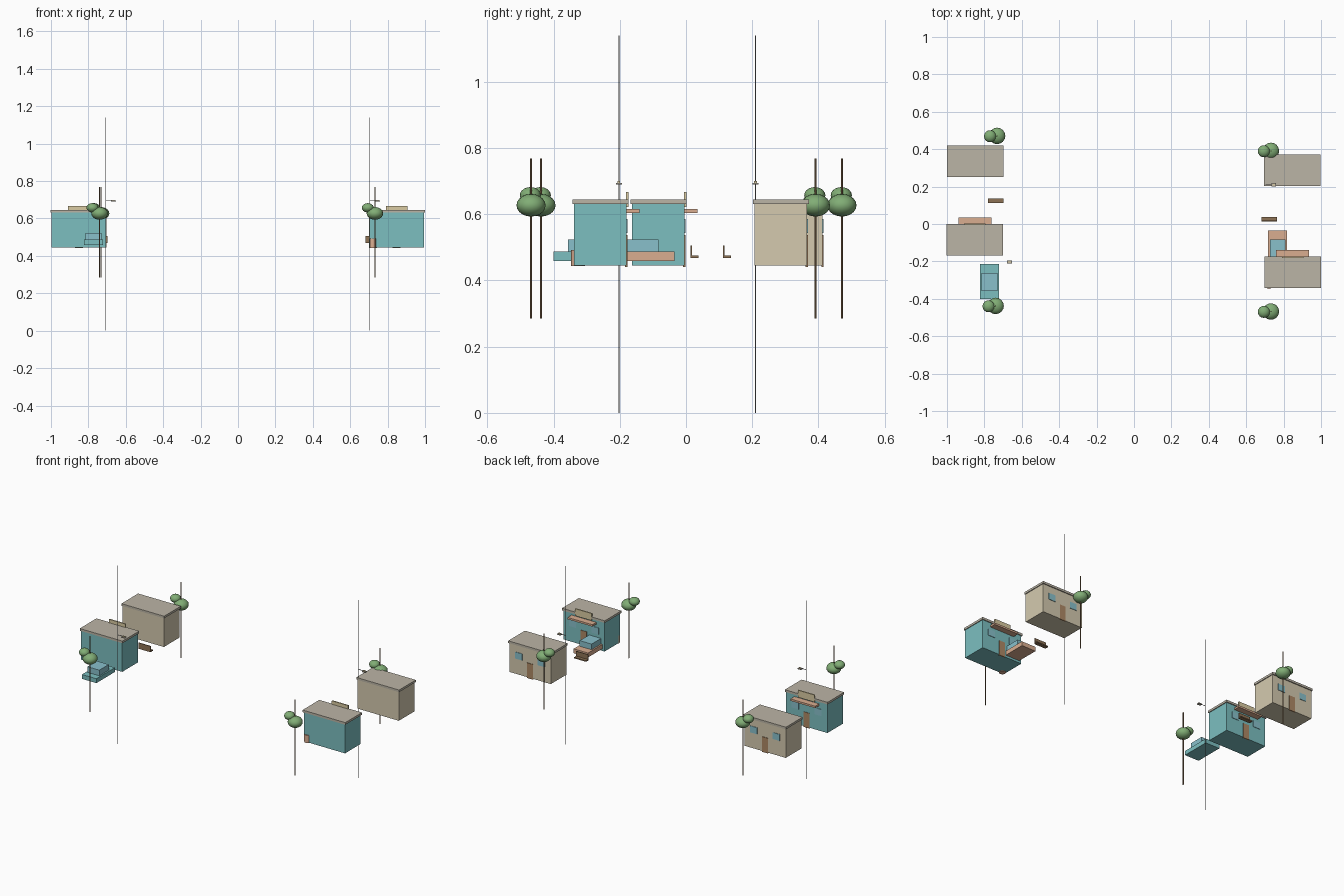
import bpy
from math import pi

if "Cube" in bpy.data.objects:
    bpy.data.objects.remove(bpy.data.objects["Cube"])


def mat(name, rgb):
    m = bpy.data.materials.new(name)
    m.diffuse_color = (*rgb, 1)
    m.use_nodes = True
    m.node_tree.nodes["Principled BSDF"].inputs["Base Color"].default_value = m.diffuse_color
    return m


TEAL = mat("teal", (0.20, 0.52, 0.53))
CREAM = mat("cream", (0.66, 0.59, 0.43))
ROOF = mat("roof", (0.50, 0.46, 0.38))
GLASS = mat("glass", (0.25, 0.53, 0.60))
ORANGE = mat("orange", (0.70, 0.42, 0.28))
WOOD = mat("wood", (0.27, 0.17, 0.09))
DOOR = mat("door", (0.42, 0.25, 0.13))
SIGN = mat("sign", (0.70, 0.60, 0.36))
LEAF = mat("leaf", (0.22, 0.42, 0.18))
STEEL = mat("steel", (0.30, 0.30, 0.30))


def finish(name, material):
    ob = bpy.context.object
    ob.name = name
    ob.data.materials.append(material)
    return ob


def box(name, x, y, z, material):
    """Box from (min, max) ranges on each axis."""
    r = (x, y, z)
    bpy.ops.mesh.primitive_cube_add(size=1, location=[(a + b) / 2 for a, b in r])
    bpy.context.object.scale = [b - a for a, b in r]
    return finish(name, material)


def rod(name, x, y, z0, z1, radius, material, sides=8):
    bpy.ops.mesh.primitive_cylinder_add(vertices=sides, radius=radius, depth=z1 - z0,
                                        location=(x, y, (z0 + z1) / 2))
    return finish(name, material)


def ball(name, loc, scale, material):
    bpy.ops.mesh.primitive_uv_sphere_add(segments=16, ring_count=10, radius=1, location=loc)
    bpy.context.object.scale = scale
    bpy.ops.object.shade_smooth()
    return finish(name, material)


def house(cx, y0, wall, shop):
    """House with its entrance on the +y side; y0 is the roof's front edge."""
    y1 = y0 + 0.163
    box("house_walls", (cx - 0.146, cx + 0.146), (y0 + 0.005, y1), (0.445, 0.633), wall)
    box("house_roof", (cx - 0.151, cx + 0.151), (y0, y1 + 0.006), (0.631, 0.645), ROOF)
    box("door", (cx - 0.021, cx + 0.021), (y1 - 0.004, y1 + 0.003), (0.441, 0.538), DOOR)
    for s in (-1, 1):
        c = cx + s * 0.08
        box("window", (c - 0.025, c + 0.025), (y1 - 0.004, y1 + 0.003), (0.543, 0.585), GLASS)
    if shop:
        box("awning", (cx - 0.088, cx + 0.088), (y1 - 0.004, y1 + 0.04), (0.604, 0.616), ORANGE)
        box("sign_board", (cx - 0.058, cx + 0.058), (y1 - 0.001, y1 + 0.007), (0.622, 0.667), SIGN)


def car(cx, y0, paint):
    box("car_body", (cx - 0.051, cx + 0.051), (y0, y0 + 0.187), (0.459, 0.487), paint)
    box("car_cabin", (cx - 0.042, cx + 0.042), (y0 + 0.043, y0 + 0.138), (0.485, 0.523), GLASS)


def bench(x0, y0):
    x = (x0, x0 + 0.084)
    box("bench_seat", x, (y0, y0 + 0.025), (0.468, 0.475), WOOD)
    box("bench_back", x, (y0, y0 + 0.005), (0.473, 0.506), WOOD)


def tree(x, y):
    rod("tree_trunk", x, y, 0.285, 0.768, 0.0033, WOOD)
    ball("tree_crown", (x, y, 0.627), (0.044, 0.044, 0.034), LEAF)
    ball("tree_side_crown", (x - 0.038, y - 0.002, 0.657), (0.032, 0.032, 0.025), LEAF)


def lamp(x, y):
    # very thin pole, side arm and small domed head
    rod("lamp_pole", x, y, 0.0, 1.14, 0.0015, STEEL)
    box("lamp_arm", (x, x + 0.035), (y - 0.001, y + 0.001), (0.695, 0.698), STEEL)
    box("lamp_head", (x + 0.03, x + 0.055), (y - 0.009, y + 0.009), (0.690, 0.695), ROOF)
    box("lamp_head_top", (x + 0.035, x + 0.05), (y - 0.004, y + 0.004), (0.695, 0.700), SIGN)


# houses: shops in front, plain homes behind
house(-0.851, -0.168, TEAL, True)
house(0.848, -0.343, TEAL, True)
house(-0.849, 0.250, CREAM, False)
house(0.847, 0.202, CREAM, False)

# street furniture
car(-0.773, -0.400, TEAL)
car(0.768, -0.221, ORANGE)
bench(-0.781, 0.111)
bench(0.681, 0.013)
lamp(-0.708, -0.203)
lamp(0.705, 0.210)
rod("litter_bin", 0.722, -0.326, 0.443, 0.492, 0.021, ORANGE, 12)

# trees
for x, y in ((-0.732, 0.471), (-0.740, -0.438), (0.732, 0.391), (0.732, -0.468)):
    tree(x, y)
